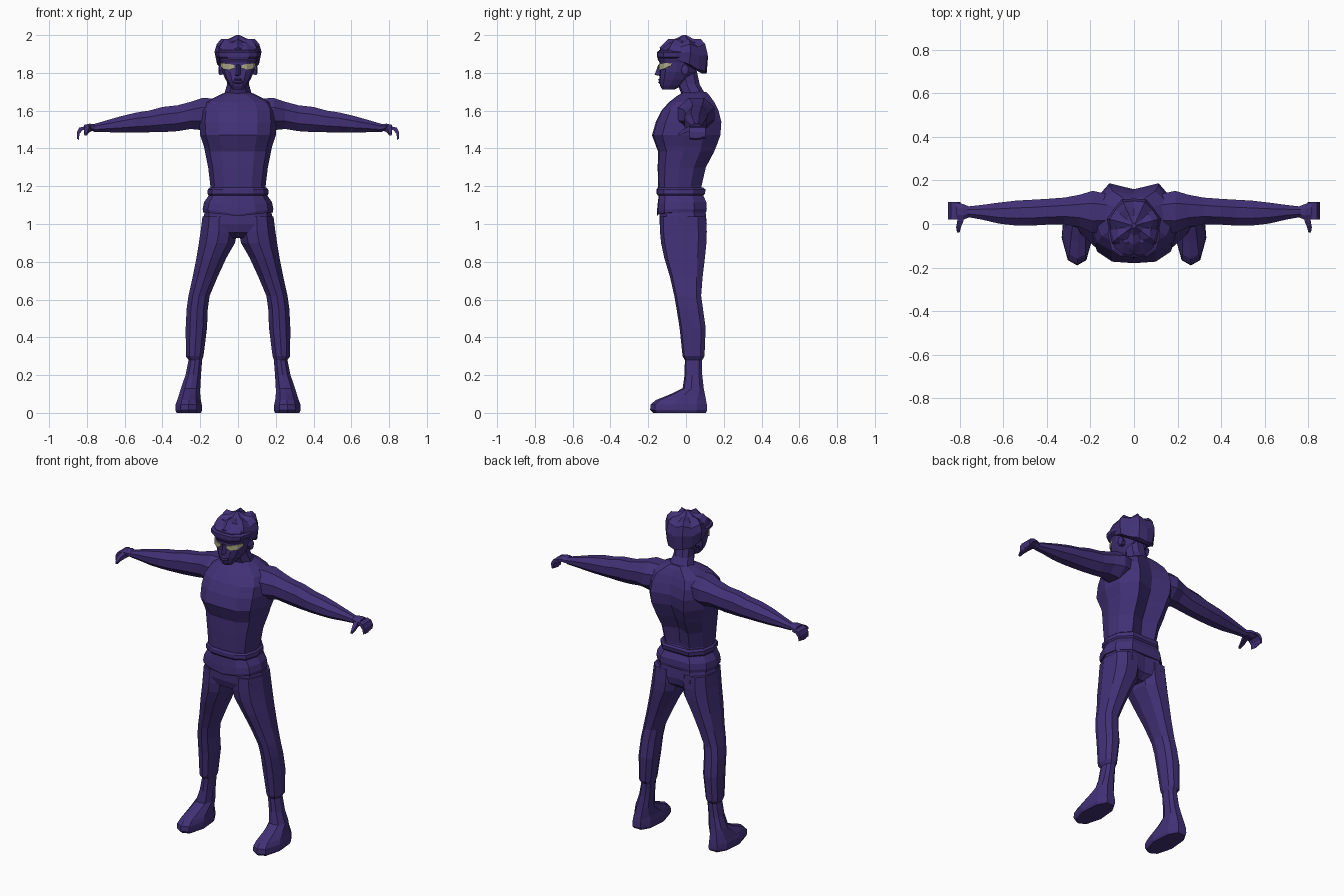
import bpy, bmesh, math


def material(name, rgb):
    m = bpy.data.materials.new(name)
    m.diffuse_color = (*rgb, 1)
    return m


PURPLE = material("dark purple", (0.053, 0.030, 0.180))
PALE = material("pale yellow", (0.42, 0.40, 0.25))


def loft(name, rings, mat=PURPLE):
    """Skin a closed flat-shaded shape over rings of equal point count."""
    bm = bmesh.new()
    rows = [[bm.verts.new(p) for p in r] for r in rings]
    n = len(rows[0])
    for a, b in zip(rows, rows[1:]):
        for i in range(n):
            j = (i + 1) % n
            bm.faces.new((a[i], a[j], b[j], b[i]))
    bm.faces.new(rows[0])
    bm.faces.new(rows[-1])
    bmesh.ops.recalc_face_normals(bm, faces=bm.faces)
    me = bpy.data.meshes.new(name)
    bm.to_mesh(me)
    bm.free()
    me.materials.append(mat)
    ob = bpy.data.objects.new(name, me)
    bpy.context.collection.objects.link(ob)
    return ob


# Half outlines, front to back: (fraction of half width, fraction of depth)
BODY = [(0, 0), (.5, .02), (.85, .15), (1, .45), (.92, .75), (.55, 1), (0, 1)]
LIMB = [(0, 0), (.6, .08), (1, .42), (.85, .82), (.4, 1), (0, 1)]


def ring(z, w, yf, yb, cx=0, groove=0, dip=0, half=BODY):
    """Horizontal outline; groove sinks the spine, dip lowers the front centre."""
    def pt(s, u, v):
        if u == 0 and v == 1:
            v -= groove
        return (cx + s * u * w, yf + v * (yb - yf), z - dip * (1 - u) * (v < .5))
    right = [pt(1, *p) for p in half]
    left = [pt(-1, *p) for p in half[-2:0:-1]]
    return right + left


# Torso: z, half width, front y, back y, spine groove
torso = [
    (1.14, .150, -.145, .085, .03), (1.20, .146, -.148, .082, .10),
    (1.30, .158, -.150, .105, .14), (1.385, .175, -.148, .150, .14),
    (1.41, .180, -.158, .160, .13), (1.47, .200, -.180, .182, .10),
    (1.54, .205, -.160, .187, .08), (1.60, .200, -.130, .172, .08),
    (1.645, .175, -.090, .150, .06), (1.68, .105, -.045, .125, .04),
    (1.70, .060, -.010, .105, .02)]
loft("torso", [ring(z, w, f, b, groove=g) for z, w, f, b, g in torso])

# Hips, with a belt and a lower sash that dips at the front
hips = [(1.16, .150, -.140, .09), (1.08, .172, -.142, .102),
        (1.00, .192, -.140, .110), (.955, .165, -.125, .100), (.925, .07, -.07, .06)]
loft("pelvis", [ring(*h, groove=.04) for h in hips])
loft("belt", [ring(1.15, .154, -.148, .090), ring(1.16, .162, -.156, .100),
              ring(1.183, .160, -.156, .104), ring(1.192, .150, -.150, .092)])
loft("sash", [ring(1.062, .184, -.150, .106, dip=.02), ring(1.08, .187, -.154, .110, dip=.03),
              ring(1.115, .180, -.152, .108, dip=.025), ring(1.15, .156, -.145, .092)])

# Neck leaning forward into the head
loft("neck", [ring(z, w, f, b, half=LIMB) for z, w, f, b in
              [(1.64, .11, -.03, .13), (1.69, .072, -.025, .10),
               (1.74, .058, -.045, .072), (1.82, .056, -.06, .055)]])

# Head with a jaw, cheeks and brow
head = [(1.712, .028, -.125, -.06), (1.732, .045, -.138, -.02), (1.765, .066, -.140, .02),
        (1.805, .084, -.138, .05), (1.855, .093, -.140, .07), (1.872, .100, -.150, .08),
        (1.92, .105, -.142, .09), (1.96, .08, -.09, .07)]
loft("head", [ring(*h) for h in head])
loft("nose", [[(-.016, -.132, z0), (0, y, z1), (.016, -.132, z0)] for z0, y, z1 in
              [(1.782, -.140, 1.784), (1.790, -.166, 1.790), (1.845, -.146, 1.845)]])
loft("mouth", [ring(z, w, f, -.11) for z, w, f in
               [(1.742, .016, -.140), (1.750, .026, -.149), (1.757, .026, -.143),
                (1.764, .024, -.149), (1.772, .014, -.140)]])

# Jagged hair cap: hem sweeps from the forehead down to the nape
N = 14


def hair_ring(rx, ry, cy, z, jag, tilt, lift):
    out = []
    for i in range(N):
        a = 2 * math.pi * i / N
        k = 1 + (jag if i % 2 == 0 else -jag)
        y = -math.cos(a) * ry * k
        out.append((math.sin(a) * rx * k, cy + y,
                    z - tilt * y / ry + (lift if i % 2 == 0 else -lift)))
    return out


loft("hair", [hair_ring(.085, .095, -.012, 1.852, 0, .055, 0),
              hair_ring(.112, .122, -.010, 1.855, .02, .055, .004),
              hair_ring(.122, .128, -.006, 1.908, .045, .018, .008),
              hair_ring(.112, .113, -.004, 1.945, .03, 0, .008),
              hair_ring(.085, .085, -.004, 1.968, .09, 0, .010),
              hair_ring(.045, .045, -.006, 1.976, .06, 0, .005),
              hair_ring(.010, .010, -.008, 2.0, 0, 0, 0)])
loft("headband", [ring(1.875, .100, -.150, .07), ring(1.885, .116, -.154, .07),
                  ring(1.908, .120, -.154, .07), ring(1.916, .105, -.146, .07)])


def arm_ring(s, x, y, z, hy, hz, n=8):
    return [(s * x, y + hy * math.cos(a), z + hz * math.sin(a))
            for a in (2 * math.pi * (i + .5) / n for i in range(n))]


# Arm: x, centre y, centre z, half depth, half height
arm = [(.10, .050, 1.585, .09, .085), (.19, .055, 1.582, .105, .092),
       (.25, .060, 1.575, .080, .078), (.32, .060, 1.560, .066, .074),
       (.40, .056, 1.553, .064, .072), (.47, .052, 1.543, .064, .062),
       (.54, .050, 1.537, .062, .057), (.62, .050, 1.527, .052, .047),
       (.70, .054, 1.517, .036, .033), (.765, .056, 1.508, .026, .022)]
# Hand curling down at the fingertips
hand = [(.755, .056, 1.508, .026, .020), (.785, .055, 1.514, .040, .019),
        (.815, .060, 1.508, .042, .018)]
# Leg and foot: z, inner x, outer x, front y, back y
leg = [(0, .195, .325, -.175, .105), (.015, .190, .332, -.190, .112),
       (.045, .192, .330, -.187, .110), (.068, .197, .322, -.160, .106),
       (.098, .200, .312, -.085, .100), (.130, .200, .302, -.018, .094),
       (.20, .196, .278, -.008, .086), (.28, .190, .262, -.006, .086),
       (.30, .183, .276, -.018, .098), (.45, .164, .277, -.034, .104),
       (.55, .160, .272, -.050, .090), (.62, .150, .262, -.062, .080),
       (.72, .108, .240, -.085, .088), (.82, .062, .220, -.115, .100),
       (.90, .016, .207, -.132, .108), (.96, .004, .198, -.138, .110),
       (1.04, .010, .188, -.138, .106)]

for s, side in ((1, "left"), (-1, "right")):
    loft(side + "_arm", [arm_ring(s, *r) for r in arm])
    loft(side + "_palm", [arm_ring(s, *r) for r in hand])
    # Four curled fingers
    for k in range(4):
        y = .030 + k * .0205
        path = [(.805, 1.509, .016), (.832, 1.503, .014), (.846, 1.482, .011),
                (.847, 1.448 + .004 * abs(k - 1), .007)]
        loft(f"{side}_finger_{k + 1}",
             [[(s * (x + d * t), y + e * .0105, z + d * t * .8) for d, e in
               ((-.6, -1), (.6, -1), (.6, 1), (-.6, 1))] for x, z, t in path])
    # Thumb pointing forward
    loft(side + "_thumb",
         [[(s * (x + dx * t), y, z + dz * t) for dx, dz in ((-1, -1), (1, -1), (1, 1), (-1, 1))]
          for x, y, z, t in [(.790, .050, 1.508, .016), (.797, .012, 1.502, .014),
                             (.805, -.015, 1.490, .011), (.806, -.040, 1.474, .006)]])
    loft(side + "_leg", [ring(z, (o - i) / 2, f, b, cx=s * (i + o) / 2, half=LIMB)
                         for z, i, o, f, b in leg])
    # Slanted eye plate following the face
    loft(side + "_eye",
         [[(s * x, y - .004, z - h), (s * x, y - .004, z + h),
           (s * x, y + .004, z + h), (s * x, y + .004, z - h)] for x, y, z, h in
          [(.018, -.141, 1.834, .007), (.046, -.139, 1.831, .016),
           (.080, -.113, 1.837, .016), (.093, -.082, 1.845, .008)]], PALE)
    # Ear tucked under the hair
    loft(side + "_ear", [[(s * x, -.005 + r * math.cos(a), 1.815 + 1.4 * r * math.sin(a))
                          for a in (math.pi * i / 3 for i in range(6))]
                         for x, r in ((.07, .018), (.098, .022), (.104, .012))])
